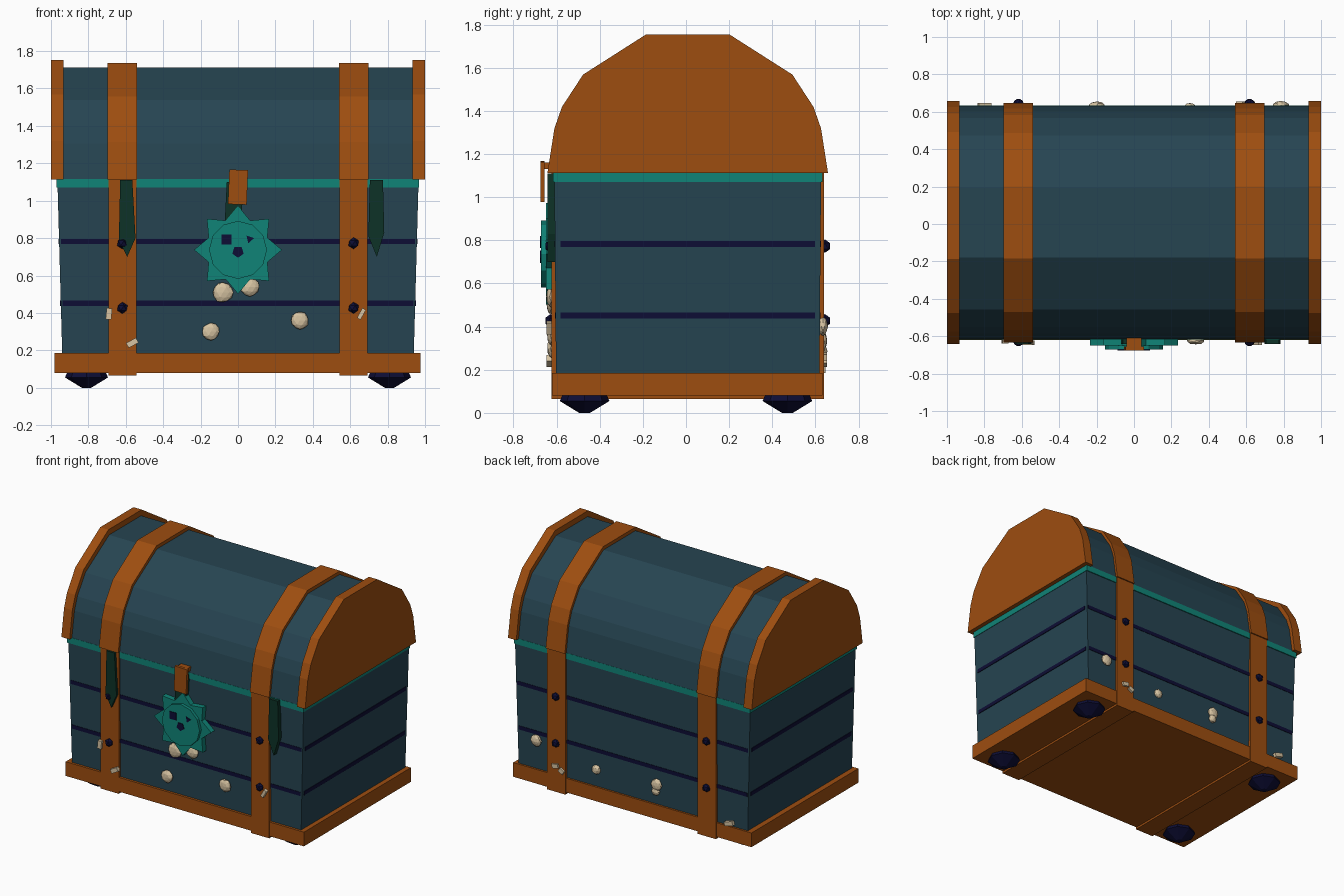
import bpy, bmesh, math, random
from mathutils import Matrix, Vector

if "Cube" in bpy.data.objects:
    bpy.data.objects.remove(bpy.data.objects["Cube"])

random.seed(4)
CY = 0.008  # chest centre in depth


def mat(name, r, g, b):
    m = bpy.data.materials.new(name)
    m.diffuse_color = (r, g, b, 1)
    m.use_nodes = True
    m.node_tree.nodes["Principled BSDF"].inputs["Base Color"].default_value = m.diffuse_color
    return m


WOOD = mat("slate blue wood", 0.019, 0.058, 0.083)
TRIM = mat("rusty orange trim", 0.34, 0.075, 0.005)
TEAL = mat("teal", 0.005, 0.23, 0.185)
NAVY = mat("dark navy", 0.004, 0.004, 0.035)
WEED = mat("dark green weed", 0.004, 0.032, 0.02)
SHELL = mat("cream shell", 0.68, 0.55, 0.36)


def finish(name, bm, m):
    bmesh.ops.recalc_face_normals(bm, faces=bm.faces)
    me = bpy.data.meshes.new(name)
    bm.to_mesh(me)
    bm.free()
    me.materials.append(m)
    ob = bpy.data.objects.new(name, me)
    bpy.context.collection.objects.link(ob)
    return ob


def prism(name, pts, axis, a, b, m):
    """Extrude a 2D outline along x (points are y,z) or y (points are x,z)."""
    bm = bmesh.new()
    place = (lambda u, v: (a, u, v)) if axis == "x" else (lambda u, v: (u, a, v))
    face = bm.faces.new([bm.verts.new(place(u, v)) for u, v in pts])
    ext = bmesh.ops.extrude_face_region(bm, geom=[face])
    d = Vector((b - a, 0, 0)) if axis == "x" else Vector((0, b - a, 0))
    bmesh.ops.translate(bm, verts=[g for g in ext["geom"] if isinstance(g, bmesh.types.BMVert)], vec=d)
    return finish(name, bm, m)


def box(name, x0, x1, y0, y1, z0, z1, m, taper=0.0, tilt=0.0):
    """Box; taper narrows the bottom, tilt turns it about y."""
    bm = bmesh.new()
    bmesh.ops.create_cube(bm, size=1)
    for v in bm.verts:
        v.co = Vector((v.co.x * (x1 - x0), v.co.y * (y1 - y0), v.co.z * (z1 - z0)))
        if v.co.z < 0:
            v.co.x -= math.copysign(taper, v.co.x)
            v.co.y -= math.copysign(taper * 0.3, v.co.y)
    mid = Vector(((x0 + x1) / 2, (y0 + y1) / 2, (z0 + z1) / 2))
    bm.transform(Matrix.Translation(mid) @ Matrix.Rotation(tilt, 4, "Y"))
    return finish(name, bm, m)


def ico(name, loc, scale, m, sub=1, jitter=0.0):
    bm = bmesh.new()
    bmesh.ops.create_icosphere(bm, subdivisions=sub, radius=1)
    for v in bm.verts:
        v.co *= 1 + random.uniform(-jitter, jitter)
    bm.transform(Matrix.Translation(loc) @ Matrix.Diagonal((*scale, 1)))
    return finish(name, bm, m)


def ring(n, r, cx, cz, r2=None, start=math.pi / 2):
    return [(cx + (r2 if r2 and i % 2 else r) * math.cos(start + i * math.tau / n),
             cz + (r2 if r2 and i % 2 else r) * math.sin(start + i * math.tau / n)) for i in range(n)]


# chest body, base and rim
box("body", -0.965, 0.965, CY - 0.618, CY + 0.618, 0.15, 1.09, WOOD, taper=0.026)
box("base", -0.98, 0.975, CY - 0.628, CY + 0.625, 0.08, 0.185, TRIM)
box("rim", -0.97, 0.968, CY - 0.625, CY + 0.625, 1.07, 1.115, TEAL)

# dark plank gaps on all four sides
for z, hx in ((0.782, 0.957), (0.452, 0.948)):
    y = CY + 0.619 - (0.95 - z) * 0.006
    box("plank_gap_long", -hx + 0.01, hx - 0.01, 2 * CY - y, y, z - 0.014, z + 0.014, NAVY)
    box("plank_gap_side", -hx - 0.004, hx + 0.004, CY - 0.59, CY + 0.59, z - 0.014, z + 0.014, NAVY)

# arched lid: one profile scaled for shell, straps and end caps
HALF = [(0.65, 0), (0.618, 0.205), (0.583, 0.305), (0.485, 0.455), (0.195, 0.64)]


def arch(sy, sz, z0=1.113):
    side = [(y * sy, z0 + z * sz) for y, z in HALF]
    return [(CY + y, z) for y, z in side] + [(CY - y, z) for y, z in reversed(side)]


prism("lid_shell", arch(0.96, 0.935), "x", -0.95, 0.95, WOOD)
for s in (-1, 1):
    prism("lid_end_cap", arch(1.0, 1.0), "x", s * 0.932, s * 1.0, TRIM)
    prism("lid_strap", arch(0.985, 0.975), "x", s * 0.54, s * 0.698, TRIM)
    box("body_strap", min(s * 0.542, s * 0.692), max(s * 0.542, s * 0.692),
        CY - 0.631, CY + 0.631, 0.065, 1.115, TRIM)
    for f in (-1, 1):
        # studs
        for z in (0.773, 0.427):
            ico("stud", (s * 0.618, CY + f * 0.636, z), (0.031, 0.028, 0.031), NAVY)
        # faceted feet
        bm = bmesh.new()
        for r0, r1, z0, z1 in ((0.025, 0.115, 0.0, 0.055), (0.115, 0.1, 0.055, 0.09)):
            bmesh.ops.create_cone(bm, cap_ends=False, segments=8, radius1=r0, radius2=r1, depth=z1 - z0,
                                  matrix=Matrix.Translation((s * 0.81, f * 0.47, (z0 + z1) / 2)))
        bmesh.ops.remove_doubles(bm, verts=bm.verts, dist=0.001)
        bmesh.ops.holes_fill(bm, edges=bm.edges, sides=0)
        finish("foot", bm, NAVY)

# latch and star-shaped lock with dark marks
box("latch", -0.05, 0.05, -0.675, -0.655, 0.98, 1.165, TRIM, tilt=0.04)
box("latch_hinge", -0.04, 0.04, -0.66, -0.6, 1.13, 1.16, TRIM)
prism("lock_star", ring(16, 0.235, 0, 0.737, 0.17), "y", -0.65, -0.61, TEAL)
prism("lock_disc", ring(12, 0.155, 0, 0.737), "y", -0.672, -0.64, TEAL)
for n, r, x, z, a in ((4, 0.038, -0.062, 0.792, 0.8), (3, 0.024, 0.062, 0.795, 0.2), (5, 0.032, 0.0, 0.727, -1.57)):
    prism("lock_mark", ring(n, r, x, z, start=a), "y", -0.677, -0.67, NAVY)

# hanging weed strips
for pts in ([(-0.63, 1.11), (-0.565, 1.11), (-0.548, 0.8), (-0.592, 0.70), (-0.637, 0.79)],
            [(0.705, 1.11), (0.775, 1.11), (0.782, 0.83), (0.742, 0.70), (0.697, 0.81)],
            [(-0.06, 1.1), (0.03, 1.1), (0.02, 0.93), (-0.03, 0.86), (-0.07, 0.9)]):
    prism("weed", pts, "y", -0.642, -0.605, WEED)

# shells stuck on front and back
for x, y, z, r in ((-0.08, -0.625, 0.51, 0.055), (0.063, -0.625, 0.54, 0.05), (-0.145, -0.622, 0.3, 0.046),
                   (0.33, -0.622, 0.36, 0.048), (0.785, 0.635, 0.40, 0.043), (0.3, 0.625, 0.31, 0.034),
                   (-0.2, 0.633, 0.335, 0.043), (-0.195, 0.633, 0.285, 0.03)):
    ico("barnacle", (x, y, z), (r, 0.022, r), SHELL, 2, 0.06)

# small shell flakes
for x, y, z, w, h, t in ((-0.69, -0.628, 0.395, 0.03, 0.06, 0.1), (-0.565, -0.635, 0.24, 0.06, 0.03, -0.5),
                         (0.66, -0.635, 0.395, 0.022, 0.06, 0.5), (0.62, 0.642, 0.26, 0.05, 0.03, 0.2),
                         (0.57, 0.642, 0.235, 0.04, 0.03, -0.5), (-0.8, 0.635, 0.21, 0.07, 0.03, 0.3)):
    box("shell_flake", x - w / 2, x + w / 2, y - 0.012, y + 0.012, z - h / 2, z + h / 2, SHELL, tilt=t)
